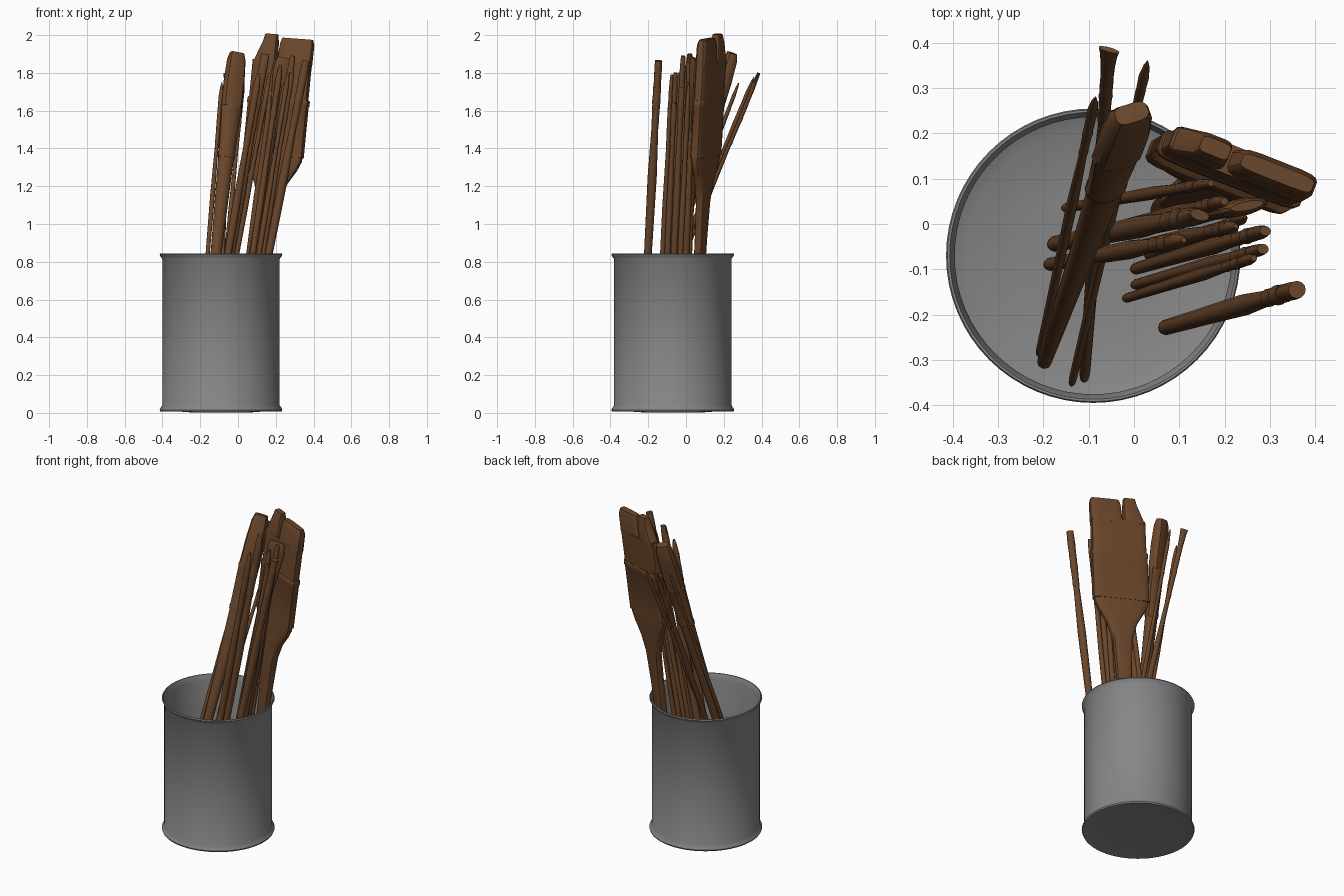
import bpy, bmesh, math
from mathutils import Vector


def paint(name, colour):
    m = bpy.data.materials.new(name)
    m.diffuse_color = (*colour, 1)
    return m


brown = paint("brown_wood", (0.145, 0.062, 0.024))
grey = paint("dark_tin", (0.24, 0.24, 0.24))


def finish(name, bm, material, angle=35):
    bmesh.ops.recalc_face_normals(bm, faces=bm.faces)
    mesh = bpy.data.meshes.new(name)
    bm.to_mesh(mesh)
    bm.free()
    ob = bpy.data.objects.new(name, mesh)
    bpy.context.collection.objects.link(ob)
    mesh.materials.append(material)
    bpy.ops.object.select_all(action='DESELECT')
    ob.select_set(True)
    bpy.context.view_layer.objects.active = ob
    bpy.ops.object.shade_smooth_by_angle(angle=math.radians(angle))
    return ob


def skin(bm, rings):
    for a, b in zip(rings, rings[1:]):
        n = len(a)
        for i in range(n):
            bm.faces.new((a[i], a[(i + 1) % n], b[(i + 1) % n], b[i]))
    bm.faces.new(rings[0])
    bm.faces.new(rings[-1])


# open tin can, turned from one closed wall profile
def make_can():
    profile = [(0.15, 0.002), (0.29, 0.012), (0.305, 0.008), (0.322, 0.008), (0.325, 0.016),
               (0.321, 0.024), (0.311, 0.04), (0.311, 0.815), (0.32, 0.828), (0.325, 0.838),
               (0.322, 0.845), (0.317, 0.845), (0.312, 0.83), (0.306, 0.81), (0.306, 0.04),
               (0.28, 0.03), (0.15, 0.022)]
    bm = bmesh.new()
    rings = []
    for r, z in profile:
        rings.append([bm.verts.new((-0.09 + r * math.cos(math.tau * i / 64),
                                    -0.07 + r * math.sin(math.tau * i / 64), z)) for i in range(64)])
    skin(bm, rings)
    finish("tin_can", bm, grey)


# loft along base -> tip; stations are (fraction, half width, half depth, optional sideways shift)
def loft(name, base, tip, stations, turn=0.0, power=1.0, sides=12):
    base, tip = Vector(base), Vector(tip)
    axis = tip - base
    d = axis.normalized()
    u = Vector((math.cos(turn), math.sin(turn), 0))
    u = (u - d * u.dot(d)).normalized()
    v = d.cross(u)
    bm = bmesh.new()
    rings = []
    for t, w, h, *shift in stations:
        centre = base + axis * t + u * (shift[0] if shift else 0)
        ring = []
        for i in range(sides):
            a = math.tau * (i + 0.5) / sides
            c, s = math.cos(a), math.sin(a)
            c = math.copysign(abs(c) ** power, c)
            s = math.copysign(abs(s) ** power, s)
            ring.append(bm.verts.new(centre + u * w * c + v * h * s))
        rings.append(ring)
    skin(bm, rings)
    finish(name, bm, brown)


# round artist brush: handle, ferrule, bristles
def round_brush(name, base, tip, r, end=(0.6, 0.6), turn=-0.3):
    handle = [(0, .35, .35), (.006, .6, .6), (.02, .75, .75), (.35, .9, .9), (.6, 1.05, 1.05), (.79, .75, .75)]
    ferrule = [(.78, .8, .8), (.79, .9, .9), (.80, .82, .82), (.85, .9, .9), (.86, 1, 1), (.87, .9, .9), (.91, .95, .9)]
    bristle = [(.905, .88, .82), (.95, 1.0, .85), (.985, (1 + end[0]) / 2, (.85 + end[1]) / 2), (1, end[0], end[1])]
    for part, st in (("handle", handle), ("ferrule", ferrule), ("bristles", bristle)):
        loft(f"{name}_{part}", base, tip, [(t, w * r, h * r) for t, w, h in st], turn)


make_can()

# very wide flat brush, its bristles split into a wide and a narrow tuft
a, b, turn, w, h = (0.06, 0.03, 0.06), (0.247, 0.14, 1.985), -0.37, 0.168, 0.033
loft("wide_brush_handle", a, b,
     [(0, .012, .012), (.01, .025, .018), (.25, .038, .022), (.45, .046, .024), (.55, .058, .026),
      (.60, .09, .028), (.64, .14, .03), (.665, .162, .031), (.69, .164, .031)], turn, .5, 16)
loft("wide_brush_ferrule", a, b,
     [(.675, w, h), (.815, w, h), (.818, w * 1.02, h * 1.08), (.83, w * 1.02, h * 1.08), (.833, w, h)],
     turn, .35, 16)
loft("wide_brush_bristles", a, b, [(.825, .97 * w, .96 * h), (.935, .97 * w, h)], turn, .35, 16)
loft("wide_brush_large_tuft", a, b,
     [(.925, .096, h, .069), (.985, .092, .9 * h, .075), (1, .085, .55 * h, .075)], turn, .4, 16)
loft("wide_brush_small_tuft", a, b,
     [(.925, .066, h, -.097), (.985, .040, .9 * h, -.076), (1.008, .034, .55 * h, -.074)], turn, .4, 16)

# large tapered brush leaning to the back
a, b = (-0.20, -0.31, 0.05), (-0.005, 0.245, 1.905)
loft("large_brush_handle", a, b, [(0, .008, .008), (.01, .016, .016), (.45, .030, .028),
                                  (.65, .040, .032), (.84, .05, .034)], 0.35)
loft("large_brush_ferrule", a, b, [(.70, .046, .034), (.71, .049, .037), (.72, .046, .034), (.83, .056, .036),
                                   (.84, .06, .04), (.85, .056, .036)], 0.35)
loft("large_brush_bristles", a, b, [(.845, .054, .034), (.92, .054, .036), (.98, .048, .032),
                                    (1, .038, .022)], 0.35, .6)

# small brushes: base, tip, radius, shape of the bristle end
small = [
    ((-0.21, -0.29, 0.25), (-0.085, 0.28, 1.75), 0.012, (.15, .15)),
    ((-0.11, -0.345, 0.04), (-0.055, 0.385, 1.80), 0.016, (1.5, .35)),
    ((-0.138, -0.355, 0.05), (0.03, 0.36, 1.78), 0.012, (.1, .1)),
    ((0.065, -0.23, 0.33), (0.36, -0.145, 1.865), 0.023, (.85, .85)),
    ((-0.18, -0.045, 0.04), (0.145, 0.02, 1.90), 0.024, (.9, .5)),
    ((-0.19, -0.09, 0.04), (0.11, -0.035, 1.80), 0.02, (.3, .3)),
    ((0.0, -0.10, 0.04), (0.29, -0.015, 1.89), 0.018, (.7, .6)),
    ((0.0, -0.135, 0.04), (0.285, -0.055, 1.80), 0.016, (.8, .7)),
    ((-0.02, -0.165, 0.04), (0.265, -0.075, 1.79), 0.014, (.5, .5)),
    ((-0.04, -0.06, 0.04), (0.225, -0.005, 1.84), 0.017, (.3, .3)),
    ((-0.155, 0.035, 0.04), (0.17, 0.09, 1.80), 0.014, (.5, .5)),
    ((0.03, -0.07, 0.04), (0.245, 0.015, 1.75), 0.015, (.2, .2)),
    ((-0.05, -0.01, 0.04), (0.20, 0.05, 1.87), 0.017, (.5, .5)),
]
for i, (base, tip, r, end) in enumerate(small):
    round_brush(f"small_brush_{i + 1}", base, tip, r, end)

# filbert with a broad oval head
a, b = (-0.06, -0.03, 0.04), (0.25, 0.04, 1.88)
loft("oval_brush_handle", a, b, [(0, .007, .007), (.01, .013, .013), (.6, .019, .018), (.8, .016, .014)], 0.2)
loft("oval_brush_head", a, b, [(.79, .02, .016), (.86, .034, .016), (.9, .044, .018), (.96, .055, .02),
                               (.99, .05, .016), (1, .038, .01)], 0.2)
